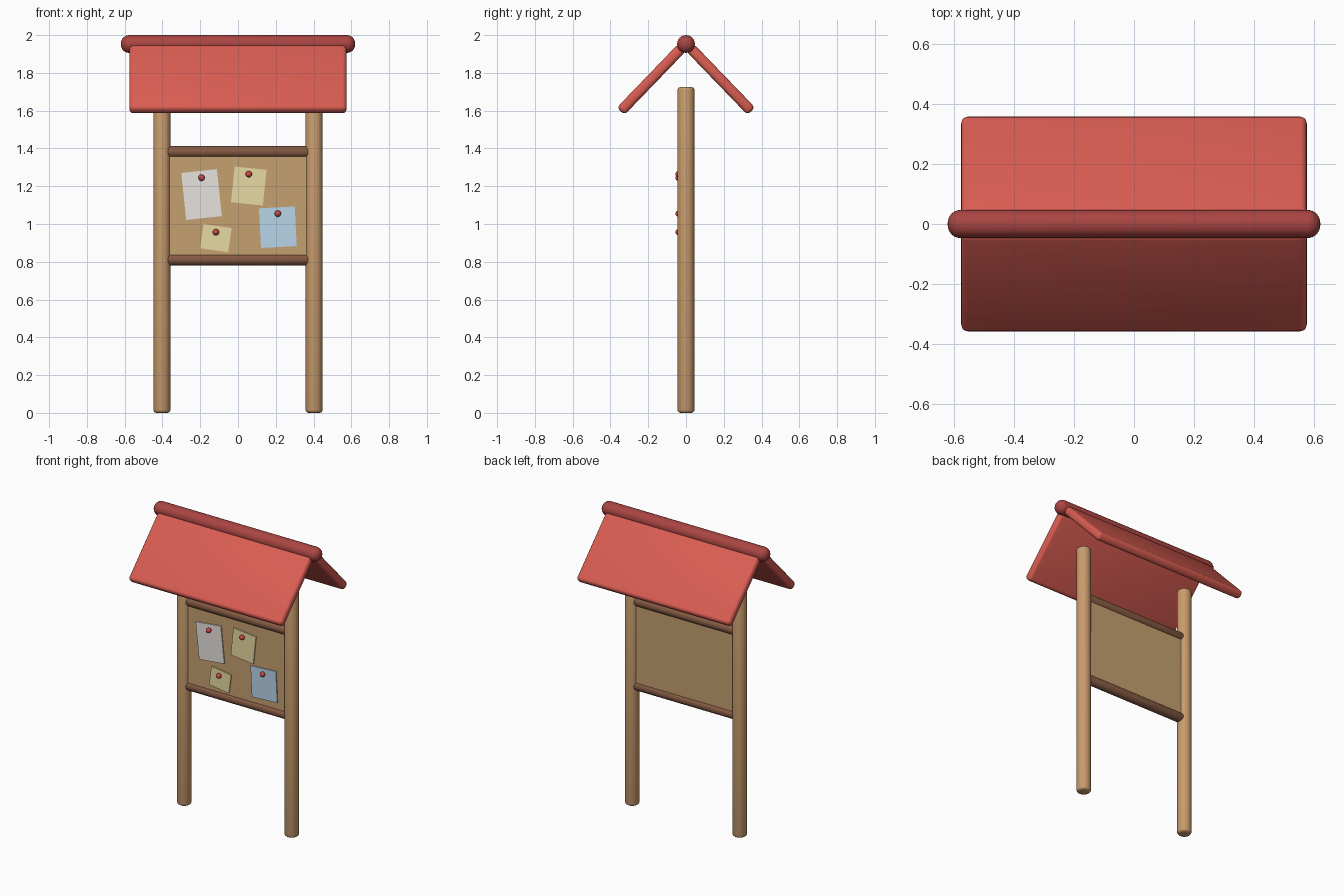
import bpy, bmesh
from math import radians, atan2, pi
from mathutils import Matrix, Vector

if "Cube" in bpy.data.objects:
    bpy.data.objects.remove(bpy.data.objects["Cube"])


def material(name, rgb):
    m = bpy.data.materials.new(name)
    m.diffuse_color = (*rgb, 1)
    m.use_nodes = True
    m.node_tree.nodes["Principled BSDF"].inputs["Base Color"].default_value = m.diffuse_color
    return m


ROOF = material("roof_red", (0.70, 0.11, 0.085))
RIDGE = material("ridge_red", (0.40, 0.06, 0.055))
POST = material("light_wood", (0.58, 0.33, 0.15))
RAIL = material("dark_wood", (0.23, 0.10, 0.055))
CORK = material("cork", (0.56, 0.35, 0.16))
WHITE = material("white_paper", (0.80, 0.76, 0.72))
YELLOW = material("yellow_paper", (0.80, 0.70, 0.36))
BLUE = material("blue_paper", (0.48, 0.66, 0.82))
PIN = material("pin_red", (0.60, 0.07, 0.06))


def finish(name, bm, mat, matrix=Matrix()):
    bm.transform(matrix)
    bmesh.ops.recalc_face_normals(bm, faces=bm.faces)
    me = bpy.data.meshes.new(name)
    bm.to_mesh(me)
    bm.free()
    me.materials.append(mat)
    ob = bpy.data.objects.new(name, me)
    bpy.context.collection.objects.link(ob)
    bpy.ops.object.select_all(action='DESELECT')
    ob.select_set(True)
    bpy.context.view_layer.objects.active = ob
    bpy.ops.object.shade_smooth_by_angle(angle=radians(35))
    return ob


def box(name, size, mat, matrix, bevel=0, segs=3):
    bm = bmesh.new()
    bmesh.ops.create_cube(bm, size=1)
    bm.transform(Matrix.Diagonal((*size, 1)))
    if bevel:
        bmesh.ops.bevel(bm, geom=bm.edges[:], offset=bevel, segments=segs,
                        profile=0.5, affect='EDGES')
    return finish(name, bm, mat, matrix)


def rod(name, radius, length, mat, matrix, bevel, segs=3, sides=24):
    bm = bmesh.new()
    bmesh.ops.create_cone(bm, cap_ends=True, segments=sides, radius1=radius,
                          radius2=radius, depth=length)
    rims = [e for e in bm.edges if abs(e.verts[0].co.z - e.verts[1].co.z) < 1e-5]
    bmesh.ops.bevel(bm, geom=rims, offset=bevel, segments=segs,
                    profile=0.5, affect='EDGES')
    return finish(name, bm, mat, matrix)


def at(x, y, z):
    return Matrix.Translation((x, y, z))


ALONG_X = Matrix.Rotation(pi / 2, 4, 'Y')

# Posts
for side, sx in (("left", -1), ("right", 1)):
    rod(side + "_post", 0.045, 1.725, POST, at(sx * 0.403, 0, 0.8625), 0.016)

# Board with top and bottom rails
box("notice_board", (0.74, 0.036, 0.57), CORK, at(0, 0, 1.096))
for name, z in (("top_rail", 1.382), ("bottom_rail", 0.811)):
    rod(name, 0.031, 0.76, RAIL, at(0, 0, z) @ ALONG_X, 0.008)

# Roof slopes, from near the ridge down to the eaves
top, low = Vector((0.02, 1.935)), Vector((0.346, 1.597))
mid, span = (top + low) / 2, low - top
tilt = atan2(span.y, span.x)
for name, sy in (("front_roof", -1), ("back_roof", 1)):
    box(name, (1.15, span.length, 0.056), ROOF,
        at(0, sy * mid.x, mid.y) @ Matrix.Rotation(sy * tilt, 4, 'X'), 0.022, 4)

# Ridge roll with rounded ends
rod("roof_ridge", 0.047, 1.24, RIDGE, at(0, 0, 1.953) @ ALONG_X, 0.043, 6)

# Pinned notes: x, z, width, height, tilt, pin height, paper
notes = [(-0.193, 1.156, 0.19, 0.25, 6, 1.245, WHITE),
         (0.057, 1.201, 0.17, 0.19, -6, 1.264, YELLOW),
         (-0.117, 0.925, 0.15, 0.13, -8, 0.957, YELLOW),
         (0.211, 0.983, 0.19, 0.21, 3, 1.055, BLUE)]
for i, (x, z, w, h, deg, pin_z, paper) in enumerate(notes, 1):
    box(f"note_{i}", (w, 0.008, h), paper,
        at(x, -0.021, z) @ Matrix.Rotation(radians(-deg), 4, 'Y'))
    bm = bmesh.new()
    bmesh.ops.create_uvsphere(bm, u_segments=16, v_segments=10, radius=0.017)
    finish(f"pin_{i}", bm, PIN, at(x, -0.039, pin_z))
